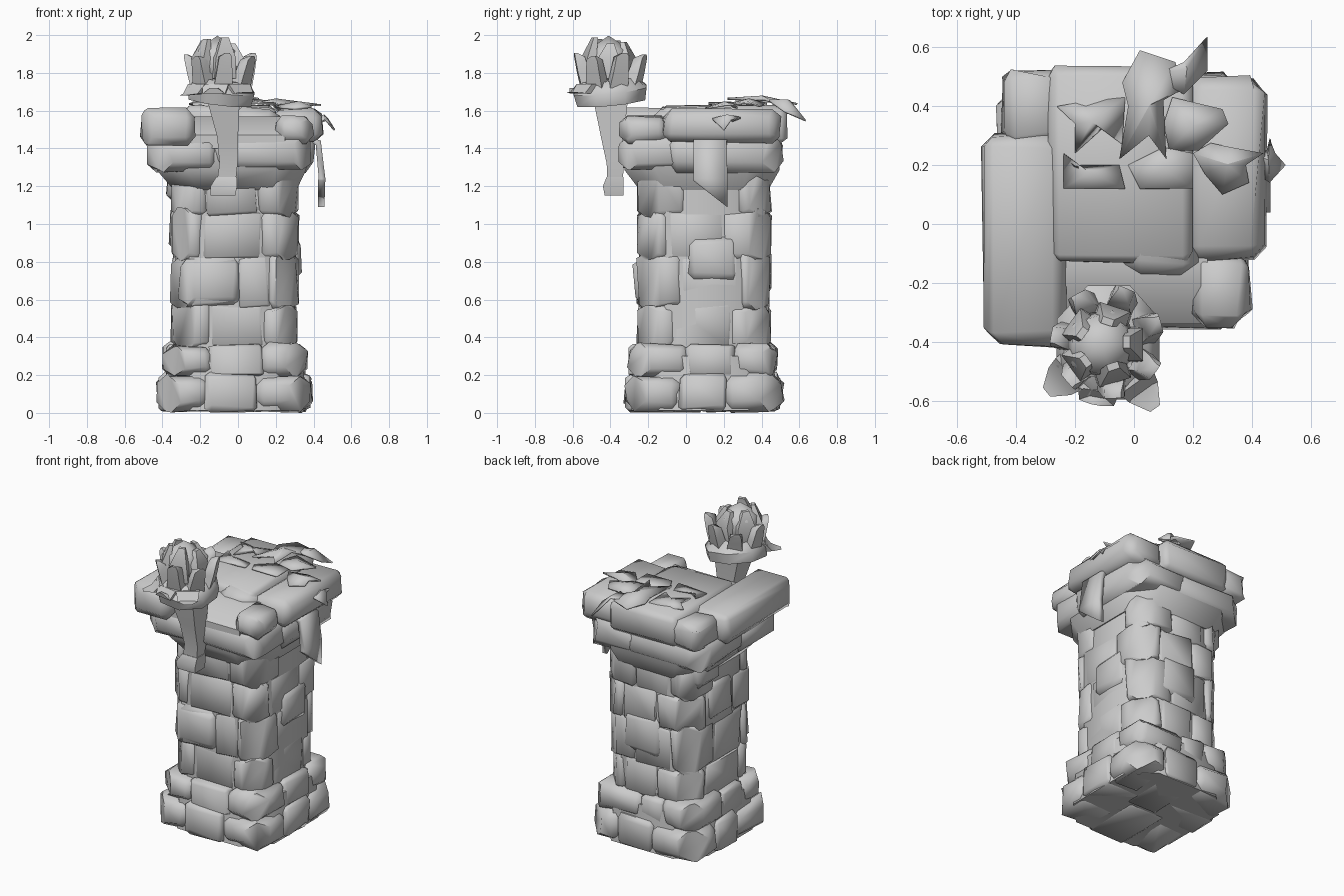
import bpy, bmesh, random
from math import sin, cos, pi, radians
from mathutils import Vector, Matrix

if "Cube" in bpy.data.objects:
    bpy.data.objects.remove(bpy.data.objects["Cube"])

rnd = random.Random(7)
CX, CY = -.015, .095    # pillar axis


def finish(bm, name, angle=45):
    bmesh.ops.recalc_face_normals(bm, faces=bm.faces[:])
    me = bpy.data.meshes.new(name)
    bm.to_mesh(me)
    bm.free()
    ob = bpy.data.objects.new(name, me)
    bpy.context.collection.objects.link(ob)
    bpy.ops.object.select_all(action='DESELECT')
    ob.select_set(True)
    bpy.context.view_layer.objects.active = ob
    bpy.ops.object.shade_smooth_by_angle(angle=radians(angle))
    return ob


def stone(name, x, y, z, bev=0.035, jit=0.01, lim=9):
    """Chipped block filling the x, y, z ranges; lim cuts the pillar corners."""
    bm = bmesh.new()
    bmesh.ops.create_cube(bm, size=1)
    for v in bm.verts:
        for i, r in enumerate((x, y, z)):
            v.co[i] = (r[0] + r[1]) / 2 + v.co[i] * (r[1] - r[0])
    bmesh.ops.bevel(bm, geom=bm.edges[:], offset=bev, segments=1,
                    affect='EDGES', profile=0.5)
    if lim < 9:    # extra cuts so the chamfer stays planar
        for sx in (-1, 1):
            for sy in (-1, 1):
                n = Vector((sx, sy, 0))
                r = bmesh.ops.bisect_plane(
                    bm, geom=bm.verts[:] + bm.edges[:] + bm.faces[:],
                    plane_co=Vector((CX, CY, 0)) + n * lim / 2, plane_no=n,
                    clear_outer=True)
                cut = [e for e in r['geom_cut'] if isinstance(e, bmesh.types.BMEdge)]
                if cut:
                    bmesh.ops.holes_fill(bm, edges=cut)
    for v in bm.verts:
        v.co += Vector([rnd.uniform(-jit, jit) for _ in range(3)])
        v.co.z = max(v.co.z, 0.0)
    return finish(bm, name, 60)


def course(name, x, y, z, lens, lim, proud=0.015, bev=0.035):
    """Ring of blocks: four corner blocks of alternating length plus fillers."""
    (x0, x1), (y0, y1) = x, y
    for k, (sx, sy) in enumerate(((0, 0), (1, 0), (1, 1), (0, 1))):
        a, b = lens[k]
        e, dz = rnd.uniform(0, proud), rnd.uniform(-0.015, 0.025)
        xr = (x1 - a, x1 + e) if sx else (x0 - e, x0 + a)
        yr = (y1 - b, y1 + e) if sy else (y0 - e, y0 + b)
        stone(f"{name}_corner_{k}", xr, yr, (z[0], z[1] + dz), bev,
              lim=lim + rnd.uniform(-.015, .015))
    m = 0.02
    (a0, b0), (a1, b1), (a2, b2), (a3, b3) = lens
    yc, xc = (y0 + y1) / 2, (x0 + x1) / 2
    stone(f"{name}_front", (x0 + a0 - m, x1 - a1 + m), (y0 + .004, yc), z, .022)
    stone(f"{name}_back", (x0 + a3 - m, x1 - a2 + m), (yc, y1 - .004), z, .022)
    stone(f"{name}_right", (xc, x1 - .004), (y0 + b1 - m, y1 - b2 + m), z, .022)
    stone(f"{name}_left", (x0 + .004, xc), (y0 + b0 - m, y1 - b3 + m), z, .022)


def loft(name, sections, mat=Matrix(), pts=((-1, -1), (1, -1), (1, 1), (-1, 1))):
    """Skin sections of (x, y, z, half width, half depth)."""
    bm = bmesh.new()
    rings = [[bm.verts.new(mat @ Vector((cx + px * w, cy + py * d, cz)))
              for px, py in pts] for cx, cy, cz, w, d in sections]
    n = len(pts)
    for a, b in zip(rings, rings[1:]):
        for i in range(n):
            bm.faces.new((a[i], a[(i + 1) % n], b[(i + 1) % n], b[i]))
    bm.faces.new(rings[0])
    bm.faces.new(rings[-1])
    return finish(bm, name, 50)


def leaf(name, z, h, pts, drop=()):
    """Low faceted leaf: outline fanned to a raised middle, some tips drooping."""
    bm = bmesh.new()
    c = sum((Vector(p) for p in pts), Vector((0, 0))) / len(pts)
    top = bm.verts.new((c.x, c.y, z + h))
    drops = dict(drop)
    rim = [bm.verts.new((p[0], p[1], drops.get(i, z + rnd.uniform(-.008, .02))))
           for i, p in enumerate(pts)]
    for i in range(len(rim)):
        bm.faces.new((top, rim[i], rim[(i + 1) % len(rim)]))
    ob = finish(bm, name, 30)
    ob.modifiers.new("thickness", 'SOLIDIFY').thickness = 0.01


# Core behind the joints, foot slab and corbel under the cap
oct_box = ((-1, -.6), (-.6, -1), (.6, -1), (1, -.6), (1, .6), (.6, 1), (-.6, 1), (-1, .6))
loft("pillar_core", ((CX, CY, .3, .318, .332), (CX, CY, 1.3, .318, .332)), pts=oct_box)
loft("foot_slab", ((CX, CY, .012, .375, .385), (CX, CY, .3, .36, .37)), pts=oct_box)
loft("cap_corbel", ((CX, CY, 1.18, .325, .34), (CX - .02, CY - .01, 1.285, .395, .41),
                    (CX - .02, CY - .01, 1.4, .41, .41)), pts=oct_box)

# Two base courses
course("base_lower", (-.42, .385), (-.32, .505), (.01, .21),
       ((.27, .38), (.30, .30), (.25, .31), (.35, .27)), .70, .008, .05)
course("base_upper", (-.39, .355), (-.30, .475), (.19, .365),
       ((.26, .26), (.24, .32), (.36, .24), (.25, .33)), .67, .008, .045)

# Shaft courses
for i, (z0, z1, ls) in enumerate((
        (.34, .58, ((.21, .2), (.19, .2), (.18, .22), (.27, .17))),
        (.55, .84, ((.36, .17), (.16, .24), (.25, .17), (.17, .27))),
        (.81, 1.07, ((.17, .26), (.2, .17), (.17, .26), (.27, .18))),
        (1.04, 1.31, ((.19, .18), (.22, .26), (.26, .18), (.18, .25))))):
    course(f"shaft_{i}", (-.345, .31), (-.25, .44), (z0, z1), ls, .565, .008)

# Proud blocks on the shaft faces
stone("proud_block_front", (-.31, .01), (-.275, 0), (.57, .82), lim=.59)
stone("proud_block_right", (0, .33), (.01, .28), (.70, .93))
stone("proud_block_back", (-.12, .16), (.2, .455), (.62, .88))
stone("proud_block_left", (-.36, 0), (.0, .26), (.85, 1.1))
stone("proud_block_high", (-.375, -.1), (.16, .38), (1.12, 1.32))

# Lower cap course
stone("cap_lower_front_left", (-.475, -.1), (-.35, .1), (1.28, 1.46), .045, lim=.78)
stone("cap_lower_front_right", (-.13, .385), (-.35, .1), (1.285, 1.475), .045, lim=.75)
stone("cap_lower_right", (0, .4), (-.1, .51), (1.28, 1.47), .045, lim=.73)
stone("cap_lower_left", (-.46, .1), (.02, .51), (1.285, 1.47), .045, lim=.75)

# Upper cap slabs
stone("cap_left_slab", (-.515, -.23), (-.41, .3), (1.42, 1.61), .04, lim=.94)
stone("cap_back_left", (-.445, -.24), (.27, .525), (1.43, 1.6), lim=.82)
stone("cap_centre_slab", (-.29, .20), (-.13, .53), (1.42, 1.625), .03)
stone("cap_centre_wedge", (-.03, .21), (-.18, .2), (1.45, 1.615), .05)
stone("cap_right_slab", (.18, .445), (-.12, .5), (1.43, 1.61), .045, lim=.81)
stone("cap_front_right", (.2, .395), (-.345, -.1), (1.43, 1.57), .04, lim=.79)
loft("cap_front_fill", ((0, -.22, 1.4, .25, .12), (0, -.22, 1.47, .25, .12),
                        (0, -.16, 1.57, .25, .05)))

# Leaves scattered on the cap
leaf("leaf_left", 1.63, .02, ((-.26, .40), (-.17, .415), (-.03, .43), (-.04, .27),
                              (-.10, .33), (-.2, .24), (-.2, .34)))
leaf("leaf_back", 1.65, .03, ((.02, .59), (-.04, .48), (-.02, .4), (-.05, .22), (.05, .3),
                              (.11, .22), (.1, .42), (.17, .46), (.14, .55)), ((0, 1.64),))
leaf("leaf_back_tip", 1.645, .015, ((.06, .5), (.17, .55), (.25, .635), (.25, .52),
                                    (.17, .44)), ((2, 1.55), (3, 1.6)))
leaf("leaf_right", 1.635, .03, ((.13, .43), (.3, .39), (.32, .34), (.22, .25),
                                (.12, .25), (.1, .34)))
leaf("leaf_right_star", 1.615, .035, ((.2, .24), (.26, .275), (.33, .26), (.44, .24),
                                      (.38, .2), (.39, .14), (.3, .1), (.24, .17)))
leaf("leaf_middle", 1.63, .015, ((-.02, .2), (.1, .26), (.2, .24), (.2, .12), (.02, .12)))
leaf("leaf_front", 1.63, .015, ((-.24, .24), (-.2, .2), (-.05, .2), (-.03, .12), (-.24, .12)))
leaf("leaf_edge", 1.55, .03, ((.40, .24), (.45, .25), (.46, .29), (.48, .24), (.515, .2),
                              (.46, .14), (.43, .16)), ((4, 1.5), (5, 1.56)))

# Strip hanging off the right edge
bm = bmesh.new()
rows = ((.385, .04, .22, 1.44, 1.44), (.425, .04, .215, 1.43, 1.43),
        (.445, .04, .22, 1.24, 1.24), (.44, .04, .22, 1.23, 1.09))
vs = [(bm.verts.new((x, a, za)), bm.verts.new((x, b, zb))) for x, a, b, za, zb in rows]
for p, q in zip(vs, vs[1:]):
    bm.faces.new((p[0], p[1], q[1], q[0]))
strip = finish(bm, "hanging_strip", 60)
mod = strip.modifiers.new("thickness", 'SOLIDIFY')
mod.thickness, mod.offset = .035, 0

# Torch handle and foot
loft("torch_handle", ((-.065, -.375, 1.2, .05, .04), (-.05, -.375, 1.32, .048, .045),
                      (-.055, -.39, 1.46, .055, .06), (-.08, -.40, 1.68, .09, .095)))
loft("torch_foot", ((-.08, -.38, 1.15, .065, .05), (-.075, -.385, 1.2, .07, .055),
                    (-.06, -.375, 1.25, .055, .045)))

# Uneven bowl with a drooping rim
octagon = [(cos(a), sin(a)) for a in (pi * (i + .5) / 4 for i in range(8))]
at = Matrix.Translation((-.09, -.4, 1.69))
bowl = loft("torch_bowl", ((0, 0, -.045, .11, .11), (0, 0, -.045, .18, .195),
                           (0, 0, .02, .19, .21), (0, 0, .08, .14, .15)), pts=octagon)
bowl.matrix_world = at @ Matrix.Rotation(.12, 4, 'Y') @ Matrix.Rotation(.1, 4, 'X')
for i, (a, r) in enumerate(((-2.45, .26), (-.95, .27), (-1.75, .21))):
    loft(f"bowl_point_{i}", ((.12, 0, .05, .05, .07), (.18, 0, 0, .03, .06),
                             (r, 0, -.01 + .02 * i, .008, .02)), at @ Matrix.Rotation(a, 4, 'Z'))

# Upright prongs and inner shards
for i in range(7):
    m = at @ Matrix.Rotation(2 * pi * i / 7 + .3, 4, 'Z')
    t = rnd.uniform(-.05, .0)
    loft(f"flame_prong_{i}", ((.12, 0, .03, .035, .05), (.145, .005, .11, .03, .042),
                              (.165, .01, .2 + t, .026, .034),
                              (.185, .02, .22 + t, .008, .012)), m)
for i in range(5):
    m = Matrix.Translation((-.105, -.41, 1.8)) @ Matrix.Rotation(2 * pi * i / 5, 4, 'Z')
    loft(f"flame_shard_{i}", ((.07, 0, -.03, .05, .06), (.11, 0, .08, .025, .055),
                              (.08, .01, .155 + .008 * i, .012, .02)), m)

# Rounded flame heart
bm = bmesh.new()
bmesh.ops.create_icosphere(bm, subdivisions=1, radius=.135)
for v in bm.verts:
    v.co = v.co * rnd.uniform(.95, 1.04) + Vector((-.11, -.41, 1.86))
finish(bm, "flame_heart", 50)
